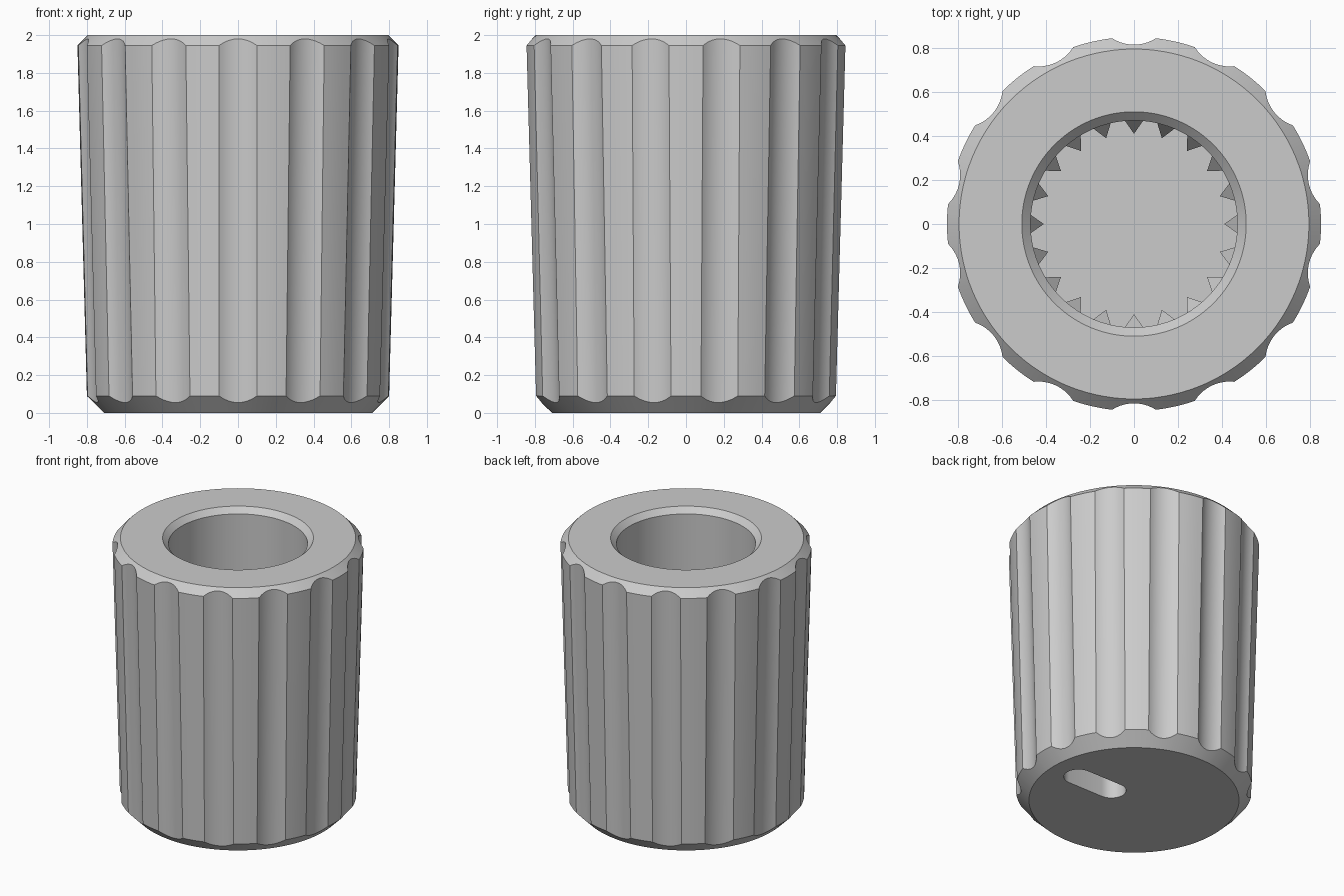
import bpy, bmesh, math
from math import sin, cos, tau, asin, sqrt, pi

if "Cube" in bpy.data.objects:
    bpy.data.objects.remove(bpy.data.objects["Cube"], do_unlink=True)

GROOVES, TEETH = 14, 20
GROOVE_SEGS, LAND_SEGS = 10, 4
HALF_W, SCOOP_R = 0.10, 0.187      # groove half width and arc radius
BORE_R, FLOOR_Z = 0.47, 0.4

grey = bpy.data.materials.new("plain grey")
grey.use_nodes = True
COLOUR = (0.6, 0.6, 0.6, 1)
grey.diffuse_color = COLOUR
grey.node_tree.nodes["Principled BSDF"].inputs["Base Color"].default_value = COLOUR


def finish(bm, name):
    """Turn a bmesh into a smooth object with crisp edges."""
    bmesh.ops.recalc_face_normals(bm, faces=bm.faces)
    mesh = bpy.data.meshes.new(name)
    bm.to_mesh(mesh)
    bm.free()
    mesh.materials.append(grey)
    obj = bpy.data.objects.new(name, mesh)
    bpy.context.collection.objects.link(obj)
    bpy.ops.object.select_all(action="DESELECT")
    obj.select_set(True)
    bpy.context.view_layer.objects.active = obj
    bpy.ops.object.shade_smooth_by_angle(angle=math.radians(22))
    return obj


def fluted_outline(radius):
    """(angle, radius, depth) round a circle scooped by the grip grooves."""
    centre = sqrt(radius**2 - HALF_W**2) + sqrt(SCOOP_R**2 - HALF_W**2)
    half, sweep = asin(HALF_W / radius), asin(HALF_W / SCOOP_R)
    pitch, out = tau / GROOVES, []
    for g in range(GROOVES):
        mid = -pi / 2 + g * pitch
        for i in range(GROOVE_SEGS):
            a = sweep * (2 * i / GROOVE_SEGS - 1)
            x, y = SCOOP_R * sin(a), centre - SCOOP_R * cos(a)
            r = math.hypot(x, y)
            out.append((mid + asin(x / r), r, radius - r))
        for i in range(LAND_SEGS):
            out.append((mid + half + (pitch - 2 * half) * i / LAND_SEGS, radius, 0))
    return out


def ring(bm, points):
    return [bm.verts.new(p) for p in points]


def bridge(bm, a, b):
    n = len(a)
    for i in range(n):
        bm.faces.new((a[i], a[(i + 1) % n], b[(i + 1) % n], b[i]))


# Knob body: fluted cone with chamfered ends and a blind bore
bm = bmesh.new()
low, high = fluted_outline(0.80), fluted_outline(0.85)


def circle(r, z):
    return ring(bm, [(r * cos(a), r * sin(a), z) for a, _, _ in high])


rings = [
    circle(0.71, 0),
    ring(bm, [(r * cos(a), r * sin(a), 0.09 - d) for a, r, d in low]),
    ring(bm, [(r * cos(a), r * sin(a), 1.945 + d) for a, r, d in high]),
    circle(0.795, 2),
    circle(0.51, 2),
    circle(BORE_R, 1.96),
    circle(BORE_R, FLOOR_Z),
]
for a, b in zip(rings, rings[1:]):
    bridge(bm, a, b)
bm.faces.new(rings[-1])

# Rounded pointer slot sunk into the base
SLOT_R, SLOT_IN, SLOT_OUT, SLOT_DEPTH, STEPS = 0.10, 0.20, 0.49, 0.2, 12
outline = []
for end, start in ((SLOT_OUT, -pi / 2), (SLOT_IN, pi / 2)):
    for i in range(STEPS + 1):
        a = start + pi * i / STEPS
        outline.append((end + SLOT_R * cos(a), SLOT_R * sin(a)))
mouth = ring(bm, [(x, y, 0) for x, y in outline])
inner = ring(bm, [(x, y, SLOT_DEPTH) for x, y in outline])
bridge(bm, mouth, inner)
bm.faces.new(inner)
rim = [e for e in bm.edges if len(e.link_faces) == 1]
bmesh.ops.triangle_fill(bm, edges=rim, use_beauty=True, normal=(0, 0, -1))
finish(bm, "knob_body")

# Pointed spline teeth deep in the bore, with sloping tops
bm = bmesh.new()
TIP_R, TOOTH_HALF, TOP_Z, SLOPE = 0.41, 0.042, 1.2, 0.1
for t in range(TEETH):
    a = t * tau / TEETH
    profile = [(BORE_R, -TOOTH_HALF, 0), (TIP_R, 0, SLOPE), (BORE_R, TOOTH_HALF, 0)]
    place = lambda x, y, z: (x * cos(a) - y * sin(a), x * sin(a) + y * cos(a), z)
    bottom = ring(bm, [place(x, y, FLOOR_Z) for x, y, _ in profile])
    top = ring(bm, [place(x, y, TOP_Z - drop) for x, y, drop in profile])
    bridge(bm, bottom, top)
    bm.faces.new(top)
    bm.faces.new(bottom)
finish(bm, "bore_splines")
